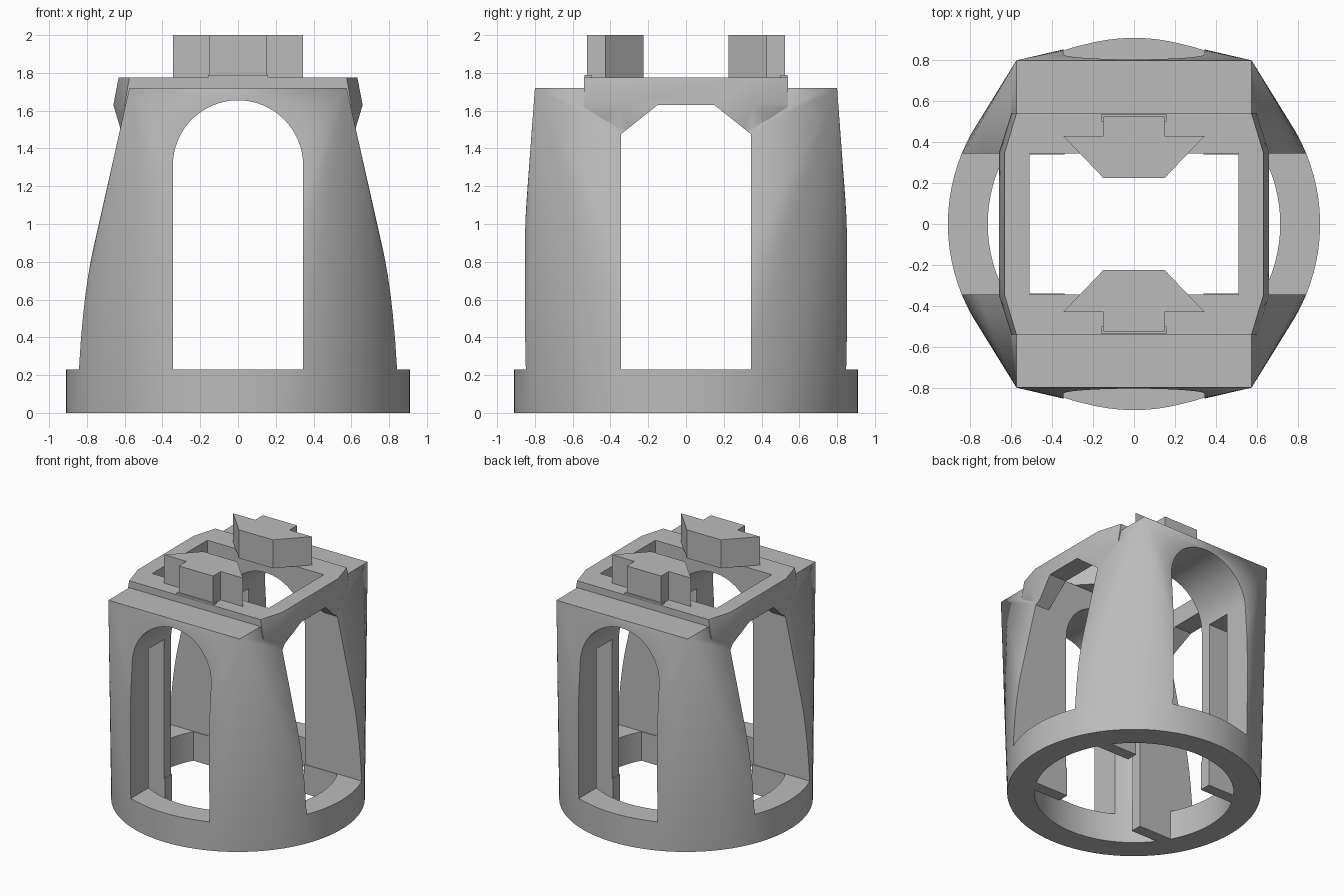
import bpy, bmesh
from math import sin, cos, pi, radians

cube = bpy.data.objects.get("Cube")
if cube:
    bpy.data.objects.remove(cube, do_unlink=True)

grey = bpy.data.materials.new("plain_grey")
grey.use_nodes = True
grey.diffuse_color = (0.5, 0.5, 0.5, 1)
grey.node_tree.nodes["Principled BSDF"].inputs["Base Color"].default_value = (0.5, 0.5, 0.5, 1)


def finish(name, bm):
    bmesh.ops.recalc_face_normals(bm, faces=bm.faces)
    mesh = bpy.data.meshes.new(name)
    bm.to_mesh(mesh)
    bm.free()
    mesh.materials.append(grey)
    ob = bpy.data.objects.new(name, mesh)
    bpy.context.collection.objects.link(ob)
    return ob


def hull(name, points):
    bm = bmesh.new()
    for p in points:
        bm.verts.new(p)
    bmesh.ops.convex_hull(bm, input=bm.verts)
    bmesh.ops.dissolve_limit(bm, angle_limit=0.002, verts=bm.verts, edges=bm.edges)
    return finish(name, bm)


def prism(name, outline, place, low, high):
    """Extrude a 2D outline; place(a, b, depth) gives the 3D point."""
    bm = bmesh.new()
    ends = [[bm.verts.new(place(a, b, d)) for a, b in outline] for d in (low, high)]
    for end in ends:
        bm.faces.new(end)
    n = len(outline)
    for i in range(n):
        j = (i + 1) % n
        bm.faces.new((ends[0][i], ends[0][j], ends[1][j], ends[1][i]))
    return finish(name, bm)


def circle(r, n=96):
    return [(r * cos(2 * pi * i / n), r * sin(2 * pi * i / n)) for i in range(n)]


def rect(x0, x1, y0, y1):
    return [(x0, y0), (x1, y0), (x1, y1), (x0, y1)]


def boolean(target, other, operation):
    mod = target.modifiers.new("cut", "BOOLEAN")
    mod.operation, mod.solver, mod.object = operation, "EXACT", other
    bpy.context.view_layer.objects.active = target
    bpy.ops.object.modifier_apply(modifier=mod.name)
    bpy.data.objects.remove(other, do_unlink=True)


def along_x(a, b, d): return (d, a, b)
def along_y(a, b, d): return (a, d, b)
def along_z(a, b, d): return (a, b, d)


W = 0.345        # half width of every window
SILL = 0.23      # top of the base ring
DECK = 1.775     # top of the collar

# Shell: round base blending into a rectangular top
disc = circle(0.91)
body = hull("housing", [(x, y, z) for z in (0, SILL) for x, y in disc]
            + [(x, y, 1.72) for x, y in rect(-0.575, 0.575, -0.8, 0.8)])

# Bulging collar round the top opening
levels = [(1.48, 0.615, 0.56), (1.63, 0.66, 0.6), (DECK, 0.632, 0.575)]
collar = hull("collar", [(sx * x, sy * y, z) for z, wide, narrow in levels
                         for x, y in ((wide, 0.35), (narrow, 0.54))
                         for sx in (-1, 1) for sy in (-1, 1)])
boolean(body, collar, "UNION")

# Round inner cavity
boolean(body, prism("cavity", circle(0.715), along_z, -0.2, 1.33), "DIFFERENCE")

# Inner guide plates beside the side windows
for sx in (-1, 1):
    for sy in (-1, 1):
        xs, ys = sorted((sx * 0.34, sx * 0.635)), sorted((sy * 0.34, sy * 0.43))
        plate = prism("guide_plate", rect(*xs, *ys), along_z, 0, 1.4)
        boolean(body, plate, "UNION")

# Arched windows front and back
arch = [(-W, SILL), (W, SILL)]
arch += [(W * cos(pi * i / 32), 1.31 + W * sin(pi * i / 32)) for i in range(33)]
boolean(body, prism("arch_cutter", arch, along_y, -1.2, 1.2), "DIFFERENCE")

# Chamfered windows left and right
side = [(-W, SILL), (W, SILL), (W, 1.475), (0.15, 1.63), (-0.15, 1.63), (-W, 1.475)]
boolean(body, prism("side_cutter", side, along_x, -1.2, 1.2), "DIFFERENCE")

# Rectangular top opening
boolean(body, prism("top_cutter", rect(-0.51, 0.51, -W, W), along_z, 1.2, 2.2), "DIFFERENCE")

# Two arrow-shaped locking tabs with a small foot
half = [(0.15, 0.525), (0.15, 0.43), (0.345, 0.43), (0.15, 0.225)]
tab = half + [(-x, y) for x, y in reversed(half)]
parts = [body]
for name, s in (("front", -1), ("back", 1)):
    parts.append(prism(name + "_tab", [(x, s * y) for x, y in tab], along_z, DECK, 2))
    foot = rect(-0.16, 0.16, *sorted((s * 0.5, s * 0.538)))
    parts.append(prism(name + "_tab_foot", foot, along_z, DECK - 0.01, DECK + 0.015))

# Smooth shading with sharp edges kept
for ob in parts:
    bpy.ops.object.select_all(action="DESELECT")
    ob.select_set(True)
    bpy.context.view_layer.objects.active = ob
    bpy.ops.object.shade_smooth_by_angle(angle=radians(30))
